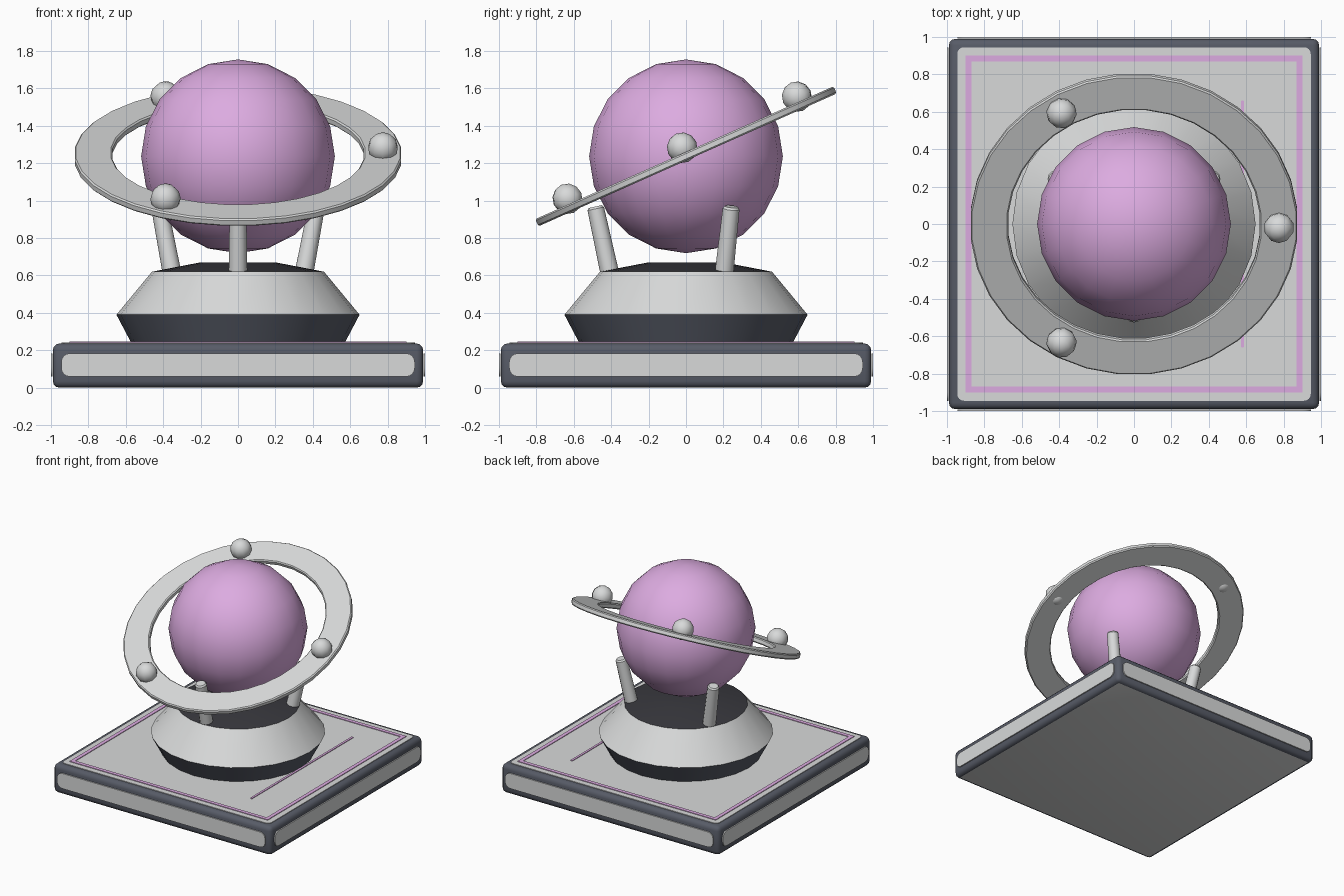
import bpy, bmesh, math
from mathutils import Matrix, Vector

if "Cube" in bpy.data.objects:
    bpy.data.objects.remove(bpy.data.objects["Cube"])


def material(name, rgb):
    m = bpy.data.materials.new(name)
    m.diffuse_color = (*rgb, 1)
    m.use_nodes = True
    m.node_tree.nodes["Principled BSDF"].inputs["Base Color"].default_value = m.diffuse_color
    return m


LIGHT = material("light_grey", (0.69, 0.70, 0.70))
DARK = material("slate_grey", (0.095, 0.105, 0.135))
BLACK = material("charcoal", (0.04, 0.04, 0.048))
PINK = material("orchid_pink", (0.72, 0.41, 0.75))


def finish(bm, name, mats, matrix=Matrix(), angle=35):
    """Smooth shading with sharp edges above the angle, then link the object."""
    bmesh.ops.recalc_face_normals(bm, faces=bm.faces)
    for f in bm.faces:
        f.smooth = True
    for e in bm.edges:
        e.smooth = e.calc_face_angle(0) < math.radians(angle)
    me = bpy.data.meshes.new(name)
    bm.to_mesh(me)
    bm.free()
    for m in mats:
        me.materials.append(m)
    ob = bpy.data.objects.new(name, me)
    ob.matrix_world = matrix
    bpy.context.collection.objects.link(ob)
    return ob


def lathe(name, profile, sides, mats, bands=None, matrix=Matrix(), closed=False, turn=0.0):
    """Revolve (radius, z) points; bands gives a material slot per segment."""
    bm = bmesh.new()
    rings = []
    for r, z in profile:
        rings.append([bm.verts.new((r * math.cos(a), r * math.sin(a), z))
                      for a in (2 * math.pi * (i + turn) / sides for i in range(sides))])
    n = len(rings)
    for k in range(n if closed else n - 1):
        lo, hi = rings[k], rings[(k + 1) % n]
        for i in range(sides):
            j = (i + 1) % sides
            f = bm.faces.new((lo[i], lo[j], hi[j], hi[i]))
            f.material_index = bands[k] if bands else 0
    if not closed:
        bm.faces.new(rings[0][::-1]).material_index = bands[0] if bands else 0
        bm.faces.new(rings[-1]).material_index = bands[-1] if bands else 0
    return finish(bm, name, mats, matrix)


def plate(name, w, h, r, t, mat, matrix):
    """Rounded rectangle of half sizes w, h and thickness t along local z."""
    bm = bmesh.new()
    pts = []
    for q, (sx, sy) in enumerate(((1, 1), (-1, 1), (-1, -1), (1, -1))):
        for s in range(5):
            a = math.pi / 2 * (q + s / 4)
            pts.append((sx * (w - r) + r * math.cos(a), sy * (h - r) + r * math.sin(a), 0))
    f = bm.faces.new([bm.verts.new(p) for p in pts])
    up = bmesh.ops.extrude_face_region(bm, geom=[f])
    bmesh.ops.translate(bm, verts=[v for v in up["geom"] if isinstance(v, bmesh.types.BMVert)],
                        vec=(0, 0, t))
    return finish(bm, name, [mat], matrix)


def ball(name, r, seg, rings, mat, matrix):
    bm = bmesh.new()
    bmesh.ops.create_uvsphere(bm, u_segments=seg, v_segments=rings, radius=r)
    return finish(bm, name, [mat], matrix, 80)


# base block with rounded edges and a light underside
bm = bmesh.new()
bmesh.ops.create_cube(bm, size=1, matrix=Matrix.Translation((0, 0, 0.118))
                      @ Matrix.Diagonal((1.98, 1.98, 0.236, 1)))
bmesh.ops.bevel(bm, geom=bm.edges[:], offset=0.035, segments=3, profile=0.5, affect='EDGES')
bm.normal_update()
for f in bm.faces:
    f.material_index = 1 if f.normal.z < -0.99 else 0
finish(bm, "base_block", [DARK, LIGHT])

# light panels on the four sides and on top
for i, side in enumerate(("front", "right", "back", "left")):
    m = (Matrix.Rotation(i * math.pi / 2, 4, 'Z') @ Matrix.Translation((0, -0.991, 0.121))
         @ Matrix.Rotation(math.pi / 2, 4, 'X'))
    plate(side + "_panel", 0.945, 0.062, 0.045, 0.009, LIGHT, m)
plate("top_panel", 0.945, 0.945, 0.035, 0.009, LIGHT, Matrix.Translation((0, 0, 0.232)))

# pink square trim and single pink strip on the top panel
lathe("trim_frame", [(r * math.sqrt(2), z) for r, z in
                     ((0.90, 0.237), (0.90, 0.246), (0.87, 0.246), (0.87, 0.237))],
      4, [PINK], closed=True, turn=0.5)
plate("trim_strip", 0.009, 0.66, 0.006, 0.009, PINK, Matrix.Translation((0.58, 0, 0.237)))

# pedestal: dark foot, light shoulder, black cap
lathe("pedestal", [(0.57, 0.238), (0.65, 0.39), (0.46, 0.62), (0.20, 0.67)], 24,
      [DARK, LIGHT, BLACK], bands=[0, 1, 2])

# three leaning posts
for k in range(3):
    a = math.radians(-90 + 120 * k)
    d = Vector((math.cos(a), math.sin(a), 0))
    foot, top = d * 0.405 + Vector((0, 0, 0.60)), d * 0.485 + Vector((0, 0, 0.968))
    axis = top - foot
    m = Matrix.Translation(foot) @ axis.to_track_quat('Z', 'Y').to_matrix().to_4x4()
    L = axis.length
    lathe("post_%d" % (k + 1), [(0.05, 0), (0.045, L - 0.012), (0.036, L)], 12, [LIGHT], matrix=m)

# globe
ball("globe", 0.518, 20, 10, PINK, Matrix.Translation((0, 0, 1.237)))

# tilted ring with softened edges
tilt = Matrix.Translation((0, 0, 1.237)) @ Matrix.Rotation(math.radians(24), 4, 'X')
o, i, h, b = 0.877, 0.675, 0.021, 0.008
lathe("orbit_ring", [(i + b, -h), (o - b, -h), (o, b - h), (o, h - b),
                     (o - b, h), (i + b, h), (i, h - b), (i, b - h)],
      32, [LIGHT], matrix=tilt, closed=True, turn=0.5)

# three small balls on the ring
for k in range(3):
    m = tilt @ Matrix.Rotation(math.radians(120 * k), 4, 'Z') @ Matrix.Translation((0.775, 0, 0.05))
    ball("orbit_ball_%d" % (k + 1), 0.082, 10, 6, LIGHT, m)
